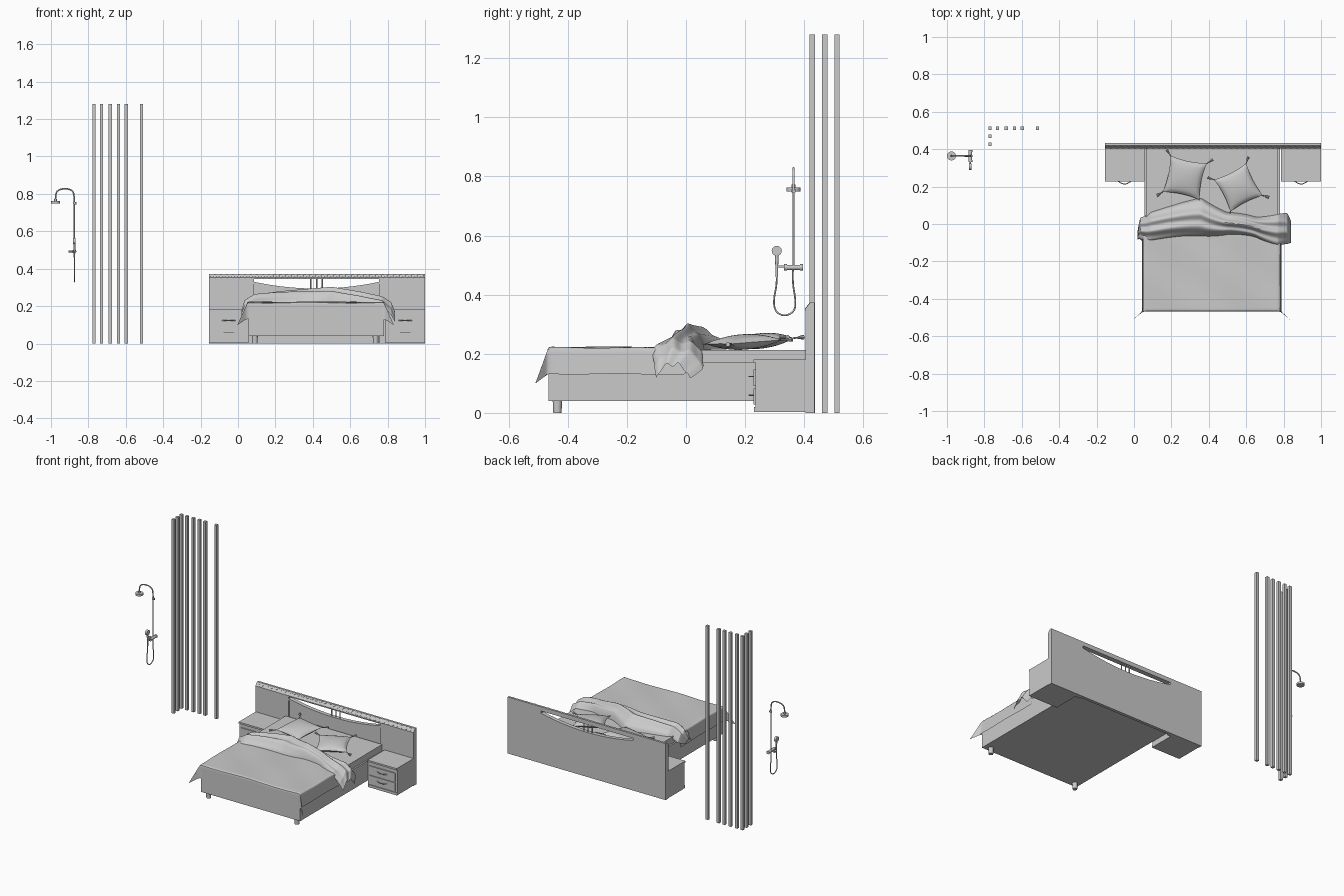
import bpy, bmesh, math
from mathutils import Vector, Matrix

cube = bpy.data.objects.get("Cube")
if cube:
    bpy.data.objects.remove(cube, do_unlink=True)

grey = bpy.data.materials.new("plain grey")
grey.use_nodes = True
tone = (0.59, 0.59, 0.59, 1)
grey.diffuse_color = tone
grey.node_tree.nodes["Principled BSDF"].inputs["Base Color"].default_value = tone

MID = 0.42  # centre line of the bed


def finish(name, bm, smooth=False):
    mesh = bpy.data.meshes.new(name)
    bm.to_mesh(mesh)
    bm.free()
    obj = bpy.data.objects.new(name, mesh)
    bpy.context.collection.objects.link(obj)
    mesh.materials.append(grey)
    if smooth:
        bpy.ops.object.select_all(action='DESELECT')
        obj.select_set(True)
        bpy.context.view_layer.objects.active = obj
        bpy.ops.object.shade_smooth_by_angle(angle=math.radians(40))
    return obj


def box(name, low, high):
    bm = bmesh.new()
    bmesh.ops.create_cube(bm, size=1)
    low, high = Vector(low), Vector(high)
    for v in bm.verts:
        v.co = (low + high) / 2 + v.co * (high - low)
    return finish(name, bm)


def rod(name, start, end, radius, tip=None, sides=20):
    start, end = Vector(start), Vector(end)
    axis = end - start
    turn = axis.to_track_quat('Z', 'Y').to_matrix().to_4x4()
    bm = bmesh.new()
    bmesh.ops.create_cone(bm, cap_ends=True, segments=sides, radius1=radius,
                          radius2=radius if tip is None else tip, depth=axis.length,
                          matrix=Matrix.Translation((start + end) / 2) @ turn)
    return finish(name, bm, True)


def extrude(name, points, offset):
    bm = bmesh.new()
    face = bm.faces.new([bm.verts.new(p) for p in points])
    out = bmesh.ops.extrude_face_region(bm, geom=[face])
    moved = [g for g in out["geom"] if isinstance(g, bmesh.types.BMVert)]
    bmesh.ops.translate(bm, verts=moved, vec=offset)
    bmesh.ops.recalc_face_normals(bm, faces=bm.faces)
    return finish(name, bm)


def tube(name, points, radius):
    curve = bpy.data.curves.new(name, 'CURVE')
    curve.dimensions = '3D'
    curve.bevel_depth = radius
    curve.bevel_resolution = 3
    curve.use_fill_caps = True
    spline = curve.splines.new('NURBS')
    spline.points.add(len(points) - 1)
    for p, co in zip(spline.points, points):
        p.co = (*co, 1)
    spline.use_endpoint_u = True
    spline.order_u = 3
    obj = bpy.data.objects.new(name, curve)
    bpy.context.collection.objects.link(obj)
    curve.materials.append(grey)
    bpy.ops.object.select_all(action='DESELECT')
    obj.select_set(True)
    bpy.context.view_layer.objects.active = obj
    bpy.ops.object.convert(target='MESH')


def cloth(name, count_u, count_v, *shapes):
    """Grid surfaces, one for each function of u and v, welded together."""
    bm = bmesh.new()
    for shape in shapes:
        rows = [[bm.verts.new(shape(i / count_u, j / count_v)) for j in range(count_v + 1)]
                for i in range(count_u + 1)]
        for a, b in zip(rows, rows[1:]):
            for j in range(count_v):
                bm.faces.new((a[j], b[j], b[j + 1], a[j + 1]))
    if len(shapes) > 1:
        bmesh.ops.remove_doubles(bm, verts=bm.verts, dist=0.0001)
        bmesh.ops.recalc_face_normals(bm, faces=bm.faces)
    return finish(name, bm, True)


# Bed frame, mattress and front legs
box("bed_frame", (0.055, -0.465, 0.04), (0.78, 0.405, 0.17))
box("mattress", (0.065, -0.455, 0.17), (0.77, 0.405, 0.212))
for side in (-1, 1):
    x = 0.413 + side * 0.323
    rod("front_leg", (x, -0.435, 0), (x, -0.435, 0.042), 0.014, 0.016)

# Bed cover, hanging over the foot and both sides with flared corners
HALF, DROP, FOOT = 0.367, 0.092, -0.468


def cover_shape(u, v):
    p = (u * 2 - 1) * (HALF + DROP)
    q = FOOT - DROP + v * (0.0 - FOOT + DROP)
    over_x, over_y = max(0, abs(p) - HALF), max(0, FOOT - q)
    corner = min(over_x, over_y)
    side = math.copysign(1, p)
    x = 0.415 + max(-HALF, min(HALF, p)) + side * (corner * 0.55 + over_x * 0.06)
    y = max(FOOT, q) - corner * 0.5
    wave = 0.003 * math.sin(p * 14 + q * 9) * math.cos(q * 12)
    return x, y, 0.222 + wave - max(over_x, over_y) - corner * 0.4


cover = cloth("bed_cover", 64, 44, cover_shape)
cover.modifiers.new("round", 'SUBSURF').levels = 1

# Turned-back blanket: x, front y, back y, edge height, crest height
stations = [
    (0.02, -0.085, -0.03, 0.15, 0.17), (0.035, -0.09, 0.03, 0.175, 0.225),
    (0.09, -0.085, 0.07, 0.212, 0.26), (0.22, -0.08, 0.095, 0.215, 0.275),
    (0.36, -0.06, 0.145, 0.215, 0.285), (0.5, -0.06, 0.06, 0.215, 0.295),
    (0.65, -0.075, 0.035, 0.215, 0.27), (0.77, -0.11, 0.06, 0.21, 0.245),
    (0.82, -0.115, 0.05, 0.15, 0.215), (0.84, -0.095, 0.02, 0.115, 0.165)]


def blanket_shape(u, v):
    place = u * (len(stations) - 1)
    k = min(int(place), len(stations) - 2)
    f = place - k
    f = f * f * (3 - 2 * f) * 0.5 + f * 0.5
    x, front, back, edge, crest = (a + (b - a) * f for a, b in zip(stations[k], stations[k + 1]))
    arch = max(0, math.sin(math.pi * v)) ** 0.6
    fold = 0.009 * math.sin(v * 17 + u * 9) * arch
    sway = 0.008 * math.sin(u * 23)
    return x, front + (back - front) * v + sway, edge + (crest - edge) * arch + fold


blanket = cloth("turned_back_blanket", 54, 26, blanket_shape)
blanket.modifiers.new("round", 'SUBSURF').levels = 1


# Cushions with tassels on their corners
def cushion(x, y, z, half, angle, tilt):
    place = (Matrix.Translation((x, y, z)) @ Matrix.Rotation(math.radians(angle), 4, 'Z')
             @ Matrix.Rotation(math.radians(tilt), 4, 'X'))

    def skin(sign):
        def shape(u, v):
            a, b = u * 2 - 1, v * 2 - 1
            puff = max(0, (1 - a * a) * (1 - b * b)) ** 0.45
            return place @ Vector((a * half * (1 - 0.1 * (1 - b * b)),
                                   b * half * (1 - 0.1 * (1 - a * a)), sign * puff * 0.026))
        return shape
    cloth("cushion", 16, 16, skin(1), skin(-1))
    for a in (-1, 1):
        for b in (-1, 1):
            start, knot, end = (place @ Vector((a * half * k, b * half * k, 0))
                                for k in (0.98, 1.1, 1.26))
            rod("tassel_cord", start, knot, 0.003, sides=8)
            rod("tassel", knot, end, 0.004, 0.008, sides=8)


cushion(0.272, 0.248, 0.243, 0.1, -12, 6)
cushion(0.558, 0.195, 0.24, 0.097, 27, 4)

# Bedside cabinets with two drawers and bowed handles
for left, right in ((-0.155, 0.055), (0.787, 1.0)):
    middle = (left + right) / 2
    box("cabinet_body", (left, 0.235, 0.003), (right, 0.41, 0.17))
    box("cabinet_top", (left, 0.228, 0.17), (right, 0.41, 0.181))
    box("cabinet_plinth", (left, 0.23, 0.003), (right, 0.24, 0.02))
    for z in (0.028, 0.091):
        box("drawer_front", (left + 0.012, 0.229, z), (right - 0.012, 0.236, z + 0.055))
        tube("drawer_handle", [(middle + k * 0.035, 0.229 - (1 - k * k) * 0.016, z + 0.032)
                               for k in (-1, -0.5, 0, 0.5, 1)], 0.0025)

# Headboard: back board with a sagging opening under the top rail
SPAN = 0.335


def sag(height, depth, y):
    steps = [k / 12 for k in range(-12, 13)]
    return [(MID + SPAN * k, y, height - depth * (1 - k * k)) for k in steps]


left, right = -0.155, 1.0
board = [(right, 0.414, 0), (left, 0.414, 0), (left, 0.414, 0.345), (MID - SPAN, 0.414, 0.345)]
extrude("headboard_back", board + sag(0.33, 0.036, 0.414) + [(MID + SPAN, 0.414, 0.345),
        (right, 0.414, 0.345)], (0, 0.02, 0))
trim = sag(0.33, 0.036, 0.408)
extrude("opening_trim", trim + [(x, y, z - 0.012) for x, y, z in reversed(trim)], (0, 0.008, 0))
box("side_panel", (left, 0.404, 0), (MID - SPAN, 0.415, 0.345))
box("side_panel", (MID + SPAN, 0.404, 0), (right, 0.415, 0.345))
for k in (-1, 0, 1):
    rod("opening_post", (MID + k * 0.03, 0.422, 0.288), (MID + k * 0.03, 0.422, 0.35), 0.004)
rail = [(0.434, 0.345), (0.434, 0.373), (0.42, 0.373), (0.403, 0.352), (0.403, 0.345)]
extrude("top_rail", [(left, y, z) for y, z in rail], (right - left, 0, 0))

# Lattice on the sloping face of the rail
COUNT = 36
pitch = (right - left) / COUNT
for k in range(COUNT):
    near, far = left + k * pitch, left + (k + 1) * pitch
    for a, b in ((near, far), (far, near)):
        rod("rail_lattice", (a, 0.403, 0.352), (b, 0.419, 0.372), 0.0015, sides=4)

# Slatted room divider, an L of square posts
posts = [(x, 0.511) for x in (-0.77, -0.73, -0.684, -0.639, -0.597, -0.516)]
for x, y in posts + [(-0.77, 0.469), (-0.77, 0.427)]:
    box("divider_post", (x - 0.009, y - 0.009, 0), (x + 0.009, y + 0.009, 1.28))

# Shower: riser with arched arm and overhead rose
X, Y = -0.875, 0.364
rod("riser_pipe", (X, Y, 0.49), (X, Y, 0.755), 0.0035)
tube("shower_arm", [(X, Y, 0.75), (X, Y, 0.79), (-0.885, Y, 0.82), (-0.925, Y, 0.83),
                    (-0.965, Y, 0.82), (-0.976, Y, 0.795), (-0.976, Y, 0.762)], 0.004)
rod("arm_collar", (X, Y, 0.745), (X, Y, 0.757), 0.007)
rod("rose_neck", (-0.976, Y, 0.76), (-0.976, Y, 0.772), 0.007)
rod("shower_rose", (-0.976, Y, 0.749), (-0.976, Y, 0.762), 0.024, sides=32)
rod("wall_bracket", (X, Y, 0.75), (-0.864, Y, 0.75), 0.006)

# Shower mixer, hand spray and hose
rod("mixer_body", (X, 0.342, 0.492), (X, 0.386, 0.492), 0.009)
for a, b in ((0.332, 0.342), (0.386, 0.396)):
    rod("mixer_knob", (X, a, 0.492), (X, b, 0.492), 0.011)
rod("mixer_spout", (X, Y, 0.492), (-0.905, Y, 0.492), 0.005)
rod("spray_holder", (X, 0.342, 0.495), (X, 0.31, 0.495), 0.004)
rod("spray_head", (-0.883, 0.307, 0.548), (-0.87, 0.307, 0.548), 0.017, sides=28)
rod("spray_handle", (X, 0.307, 0.538), (X, 0.307, 0.46), 0.006, 0.004)
hose = [(0.307, 0.465), (0.307, 0.43), (0.297, 0.39), (0.299, 0.345), (0.333, 0.325),
        (0.37, 0.345), (0.37, 0.39), (0.36, 0.44), (0.362, 0.488)]
tube("shower_hose", [(X, y, z) for y, z in hose], 0.003)
